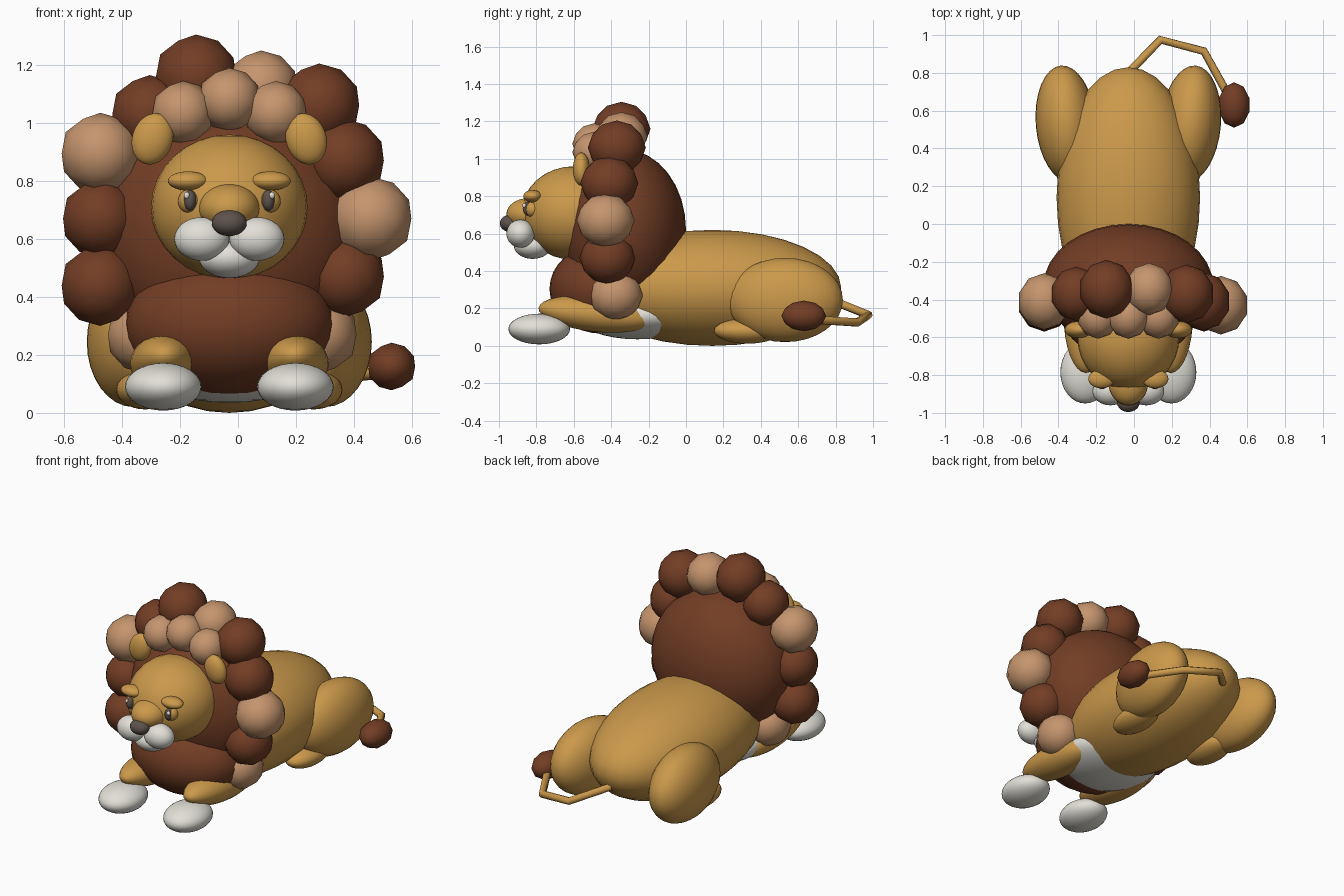
import bpy
import math
from mathutils import Vector

cube = bpy.data.objects.get("Cube")
if cube:
    bpy.data.objects.remove(cube, do_unlink=True)

MID = -0.03  # x of the animal's plane of symmetry


def material(name, rgb):
    m = bpy.data.materials.new(name)
    m.use_nodes = True
    color = (*rgb, 1)
    m.diffuse_color = color
    m.node_tree.nodes["Principled BSDF"].inputs["Base Color"].default_value = color
    return m


gold = material("golden_fur", (0.60, 0.32, 0.07))
brown = material("dark_brown_mane", (0.17, 0.047, 0.018))
tan = material("tan_mane", (0.56, 0.30, 0.155))
white = material("white_fur", (0.76, 0.74, 0.68))
dark = material("nose_grey", (0.11, 0.085, 0.073))


def finish(name, mat, radii, tilt):
    ob = bpy.context.object
    ob.name = name
    ob.scale = radii
    ob.rotation_euler = [math.radians(a) for a in tilt]
    ob.data.materials.append(mat)
    bpy.ops.object.shade_smooth()
    return ob


def blob(name, mat, center, radii, tilt=(0, 0, 0)):
    """Smooth ellipsoid with its poles along the y axis of the body."""
    bpy.ops.mesh.primitive_uv_sphere_add(segments=32, ring_count=16, location=center)
    return finish(name, mat, radii, tilt)


def pair(name, mat, offset, y, z, radii, tilt=(0, 0, 0)):
    """Mirrored left and right ellipsoids."""
    for side, s in (("left", 1), ("right", -1)):
        blob(f"{side}_{name}", mat, (MID + s * offset, y, z), radii,
             (tilt[0], s * tilt[1], s * tilt[2]))


def curl(name, mat, center, radius):
    """Faceted-outline ball of mane hair."""
    bpy.ops.mesh.primitive_ico_sphere_add(subdivisions=2, location=center)
    finish(name, mat, (radius, radius * 1.07, radius), (0, 0, 0))


# Torso
blob("body", gold, (MID, 0.14, 0.31), (0.38, 0.69, 0.31))
blob("belly", white, (MID, -0.26, 0.16), (0.30, 0.32, 0.125))
blob("chest_mane", brown, (MID, -0.45, 0.305), (0.36, 0.28, 0.24))
blob("mane", brown, (MID, -0.33, 0.62), (0.45, 0.33, 0.43))

# Mane curls around the head: x, y, z, radius
outer_curls = [
    (brown, -0.145, -0.345, 1.16, 0.145), (tan, 0.08, -0.345, 1.12, 0.13),
    (brown, 0.28, -0.37, 1.06, 0.145), (brown, 0.365, -0.41, 0.87, 0.145),
    (tan, 0.46, -0.43, 0.67, 0.145), (brown, 0.37, -0.42, 0.47, 0.14),
    (tan, 0.28, -0.375, 0.27, 0.135), (brown, -0.305, -0.37, 1.03, 0.135),
    (tan, -0.475, -0.41, 0.895, 0.14), (brown, -0.475, -0.42, 0.67, 0.135),
    (brown, -0.475, -0.42, 0.44, 0.14), (tan, -0.32, -0.375, 0.27, 0.135),
]
for i, (mat, x, y, z, r) in enumerate(outer_curls):
    curl(f"mane_curl_{i + 1}", mat, (x, y, z), r)
for i, (x, z) in enumerate([(-0.19, 1.035), (MID, 1.08), (0.13, 1.035)]):
    curl(f"forelock_{i + 1}", tan, (x, -0.49, z), 0.11)

# Head and face
blob("head", gold, (MID, -0.60, 0.71), (0.27, 0.28, 0.25))
blob("muzzle_bridge", gold, (MID, -0.84, 0.705), (0.105, 0.12, 0.085))
blob("nose", dark, (MID, -0.945, 0.655), (0.06, 0.05, 0.045))
blob("chin", white, (MID, -0.82, 0.535), (0.105, 0.10, 0.07))
pair("cheek", white, 0.095, -0.885, 0.60, (0.095, 0.075, 0.075))
pair("ear", gold, 0.265, -0.56, 0.945, (0.07, 0.045, 0.09), (0, -18, 0))
pair("eyebrow", gold, 0.142, -0.82, 0.80, (0.07, 0.05, 0.033))
pair("eyelid", gold, 0.135, -0.82, 0.73, (0.042, 0.04, 0.042))
pair("eye", dark, 0.135, -0.845, 0.733, (0.022, 0.028, 0.036))
pair("eye_glint", white, 0.147, -0.865, 0.75, (0.01, 0.01, 0.012))

# Legs and paws
pair("front_leg", gold, 0.225, -0.48, 0.17, (0.118, 0.31, 0.095), (-6, 0, 0))
pair("front_paw", white, 0.228, -0.785, 0.09, (0.132, 0.165, 0.082))
pair("thigh", gold, 0.33, 0.53, 0.245, (0.16, 0.31, 0.225), (0, 0, -5))
pair("hind_foot", gold, 0.29, 0.33, 0.08, (0.10, 0.18, 0.068))

# Tail: kinked tube ending in a tuft
path = [(MID, 0.80, 0.235), (0.14, 0.975, 0.165), (0.37, 0.915, 0.125), (0.50, 0.68, 0.14)]
curve = bpy.data.curves.new("tail", "CURVE")
curve.dimensions = "3D"
curve.bevel_depth = 0.023
curve.bevel_resolution = 2
curve.use_fill_caps = True
spline = curve.splines.new("POLY")
spline.points.add(len(path) - 1)
for point, co in zip(spline.points, path):
    point.co = (*co, 1)
curve.materials.append(gold)
bpy.context.collection.objects.link(bpy.data.objects.new("tail", curve))
bpy.ops.mesh.primitive_ico_sphere_add(subdivisions=2, location=(0.53, 0.63, 0.16))
finish("tail_tuft", brown, (0.085, 0.12, 0.082), (0, 0, 0))
